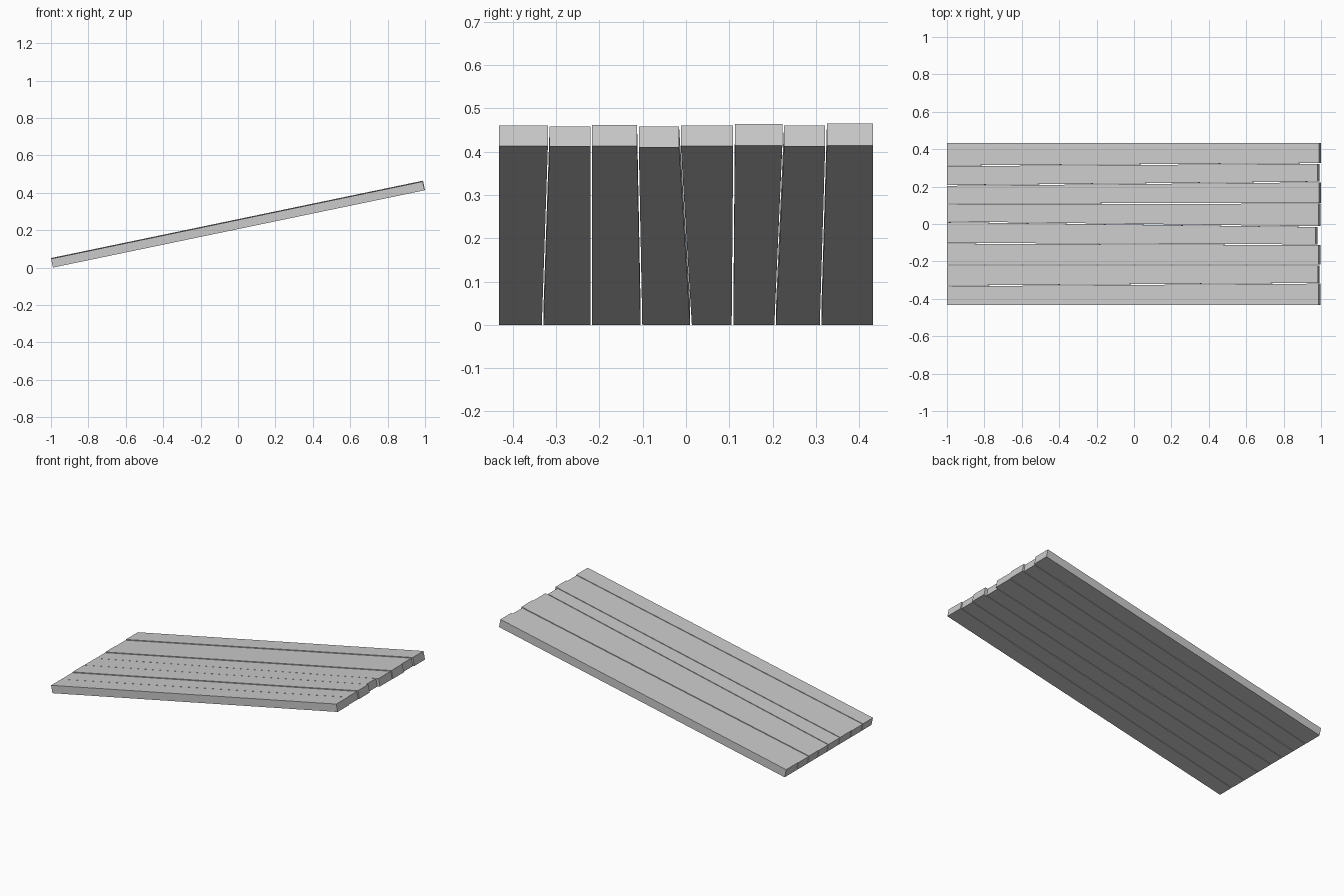
import bpy, bmesh, math

if "Cube" in bpy.data.objects:
    bpy.data.objects.remove(bpy.data.objects["Cube"])

SLOPE = math.radians(11.75)
HALF_GAP = 0.002
X0 = -0.9895  # lower corner of the low end

# seam positions across the ramp at the low and high end
low = [-0.432, -0.331, -0.219, -0.103, 0.0115, 0.1075, 0.206, 0.311, 0.432]
high = [-0.432, -0.317, -0.219, -0.111, -0.014, 0.111, 0.2245, 0.3235, 0.432]
# length and thickness of each plank
length = [2.029, 2.024, 2.029, 2.013, 2.029, 2.032, 2.024, 2.032]
thick = [0.048, 0.047, 0.050, 0.049, 0.048, 0.051, 0.049, 0.052]


def plank(i):
    c, s = math.cos(SLOPE), math.sin(SLOPE)
    a = HALF_GAP if i > 0 else 0
    b = HALF_GAP if i < 7 else 0
    outline = [(0, low[i] + a), (length[i], high[i] + a),
               (length[i], high[i + 1] - b), (0, low[i + 1] - b)]
    bm = bmesh.new()
    rings = [[bm.verts.new((X0 + u * c - h * s, y, u * s + h * c)) for u, y in outline]
             for h in (0, thick[i])]
    bm.faces.new(rings[0][::-1])
    bm.faces.new(rings[1])
    for k in range(4):
        n = (k + 1) % 4
        bm.faces.new((rings[0][k], rings[0][n], rings[1][n], rings[1][k]))
    bmesh.ops.recalc_face_normals(bm, faces=bm.faces)
    mesh = bpy.data.meshes.new(f"ramp_plank_{i + 1}")
    bm.to_mesh(mesh)
    bm.free()
    bpy.context.collection.objects.link(bpy.data.objects.new(mesh.name, mesh))


# eight uneven planks side by side form the ramp
for i in range(8):
    plank(i)
